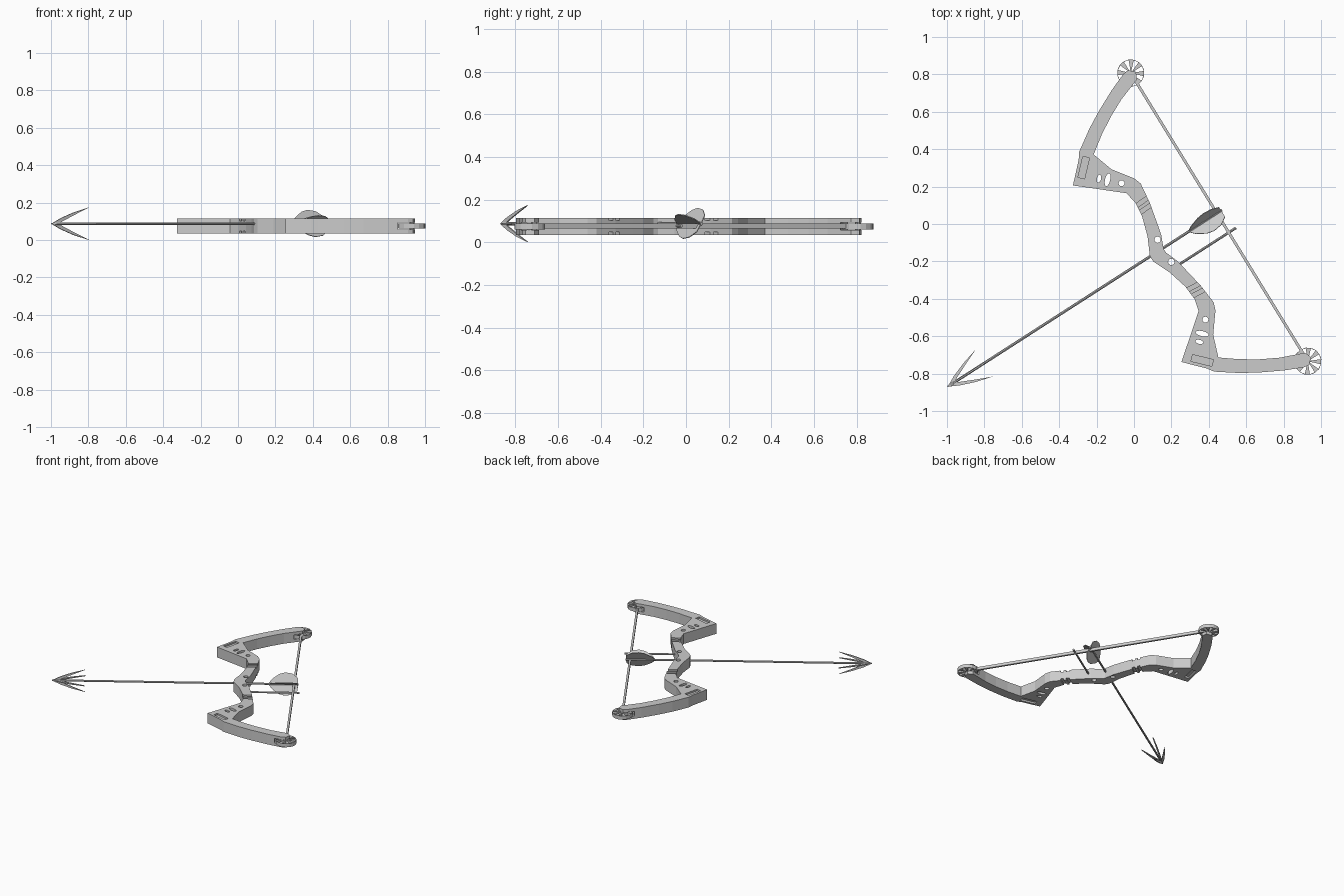
import bpy, bmesh, math
from mathutils import Matrix, Vector

if "Cube" in bpy.data.objects:
    bpy.data.objects.remove(bpy.data.objects["Cube"])

# Local frames: u runs from arrow tip to string, v along the bow, z up
ARROW = Matrix.Translation((-0.997, -0.870, 0)) @ Matrix.Rotation(math.radians(32.75), 4, 'Z')
BOW = Matrix.Translation((-1.018, -0.869, 0)) @ Matrix.Rotation(math.radians(31.57), 4, 'Z')
MID = 0.075      # mid height of the bow
ARROW_Z = 0.0875 # height of the arrow axis

grey = bpy.data.materials.new("grey")
grey.diffuse_color = (0.6, 0.6, 0.6, 1)
grey.use_nodes = True
grey.node_tree.nodes["Principled BSDF"].inputs["Base Color"].default_value = grey.diffuse_color


def prism(bm, pts, z0, z1, m=Matrix()):
    """Extrude a flat outline between two heights."""
    vs = [bm.verts.new(m @ Vector((x, y, z0))) for x, y in pts]
    f = bm.faces.new(vs)
    r = bmesh.ops.extrude_face_region(bm, geom=[f])
    up = m.to_3x3() @ Vector((0, 0, z1 - z0))
    bmesh.ops.translate(bm, vec=up, verts=[g for g in r['geom'] if isinstance(g, bmesh.types.BMVert)])


def ellipse(cx, cy, a, b, turn=0, n=12):
    c, s = math.cos(turn), math.sin(turn)
    out = []
    for i in range(n):
        t = 2 * math.pi * i / n
        x, y = a * math.cos(t), b * math.sin(t)
        out.append((cx + x * c - y * s, cy + x * s + y * c))
    return out


def rect(cx, cy, w, h, turn=0):
    c, s = math.cos(turn), math.sin(turn)
    return [(cx + x * c - y * s, cy + x * s + y * c)
            for x, y in ((-w/2, -h/2), (w/2, -h/2), (w/2, h/2), (-w/2, h/2))]


def flip(pts):
    return [(x, -y) for x, y in pts]


def finish(bm, name, frame):
    bmesh.ops.recalc_face_normals(bm, faces=bm.faces)
    me = bpy.data.meshes.new(name)
    bm.to_mesh(me)
    bm.free()
    me.materials.append(grey)
    ob = bpy.data.objects.new(name, me)
    bpy.context.collection.objects.link(ob)
    ob.matrix_world = frame
    return ob


def rod(name, p, q, radius, n=8):
    p, q = Vector(p), Vector(q)
    bm = bmesh.new()
    m = Matrix.Translation((p + q) / 2) @ (q - p).to_track_quat('Z', 'Y').to_matrix().to_4x4()
    bmesh.ops.create_cone(bm, cap_ends=True, segments=n, radius1=radius, radius2=radius,
                          depth=(q - p).length, matrix=m)
    return finish(bm, name, ARROW)


# Bow body: half outline mirrored over its middle
front = [(1.305, .018), (1.349, .112), (1.381, .222), (1.388, .306), (1.373, .370), (1.152, .554),
         (1.250, .655), (1.275, .690), (1.385, .766), (1.478, .820), (1.597, .880), (1.695, .921)]
back = [(1.725, .925), (1.757, .895), (1.741, .858), (1.611, .809), (1.517, .761), (1.426, .705),
        (1.333, .637), (1.373, .519), (1.451, .415), (1.466, .373), (1.454, .261),
        (1.432, .155), (1.417, .085), (1.388, .012)]
half = front + back
bm = bmesh.new()
prism(bm, half + flip(half)[::-1], 0.035, 0.115)
bow = finish(bm, "bow_body", BOW)

# Cutters: round holes, crescent windows, grip grooves, limb pockets, wheel slots
diag = math.radians(45)
through = [ellipse(1.380, .428, .016, .016), ellipse(1.386, .070, .017, .017),
           ellipse(1.326, .483, .036, .014, diag), ellipse(1.290, .512, .022, .011, diag)]
shallow = [rect(1.42, .245, .18, .022, .06), rect(1.42, .286, .18, .022, .06),
           rect(1.251, .605, .115, .036, diag)]
bm = bmesh.new()
for side in (lambda p: p, flip):
    for pts in through:
        prism(bm, side(pts), 0, 0.15)
    for pts in shallow:
        prism(bm, side(pts), 0.102, 0.15)
        prism(bm, side(pts), 0, 0.048)
    prism(bm, side(ellipse(1.73, .904, .085, .085, n=16)), MID - .018, MID + .018)
cutter = finish(bm, "bow_cutter", BOW)
cutter.hide_render = True
mod = bow.modifiers.new("cuts", 'BOOLEAN')
mod.operation = 'DIFFERENCE'
mod.solver = 'EXACT'
mod.object = cutter
bpy.context.view_layer.objects.active = bow
bow.select_set(True)
bpy.ops.object.modifier_apply(modifier="cuts")
bpy.data.objects.remove(cutter)

# Spoked cam wheels with an axle, one at each limb tip
for tag, sy in (("upper", 1), ("lower", -1)):
    bm = bmesh.new()
    cx, cy, n = 1.73, .904 * sy, 16
    ring = lambda r, i: (cx + r * math.cos(2 * math.pi * i / n), cy + r * math.sin(2 * math.pi * i / n))
    for i in range(n):
        if i % 2 == 0:
            prism(bm, [ring(.012, i), ring(.071, i), ring(.071, i + 1), ring(.012, i + 1)], .062, .088)
        prism(bm, [ring(.070, i), ring(.073, i), ring(.073, i + 1), ring(.070, i + 1)], .061, .089)
    prism(bm, ellipse(cx, cy, .014, .014, n=8), .056, .094)
    finish(bm, tag + "_wheel", BOW)

# Bowstring band
bm = bmesh.new()
prism(bm, rect(1.73, 0, .015, 1.72), .066, .088)
finish(bm, "bowstring", BOW)

# Cable guard rod and arrow shaft
rod("guard_rod", (1.38, -.120, .077), (1.757, -.120, .077), .007)
rod("arrow_shaft", (.02, 0, ARROW_Z), (1.745, 0, ARROW_Z), .0075)


def fins(name, profile, angles, thick):
    """Flat blades standing out around the arrow axis."""
    bm = bmesh.new()
    for a in angles:
        m = Matrix.Translation((0, 0, ARROW_Z)) @ Matrix.Rotation(math.radians(a), 4, 'X')
        prism(bm, profile, -thick / 2, thick / 2, m)
    finish(bm, name, ARROW)


# Arrowhead of four swept barbs, and three vanes
fins("arrow_head", [(0, 0), (.06, .030), (.14, .060), (.235, .086), (.15, .050), (.07, .014), (.045, 0)],
     (0, 90, 180, 270), .008)
fins("arrow_vanes", [(1.53, 0), (1.56, .038), (1.61, .072), (1.65, .083), (1.70, .075),
                     (1.74, .045), (1.74, 0)], (62, 148, 238), .004)
